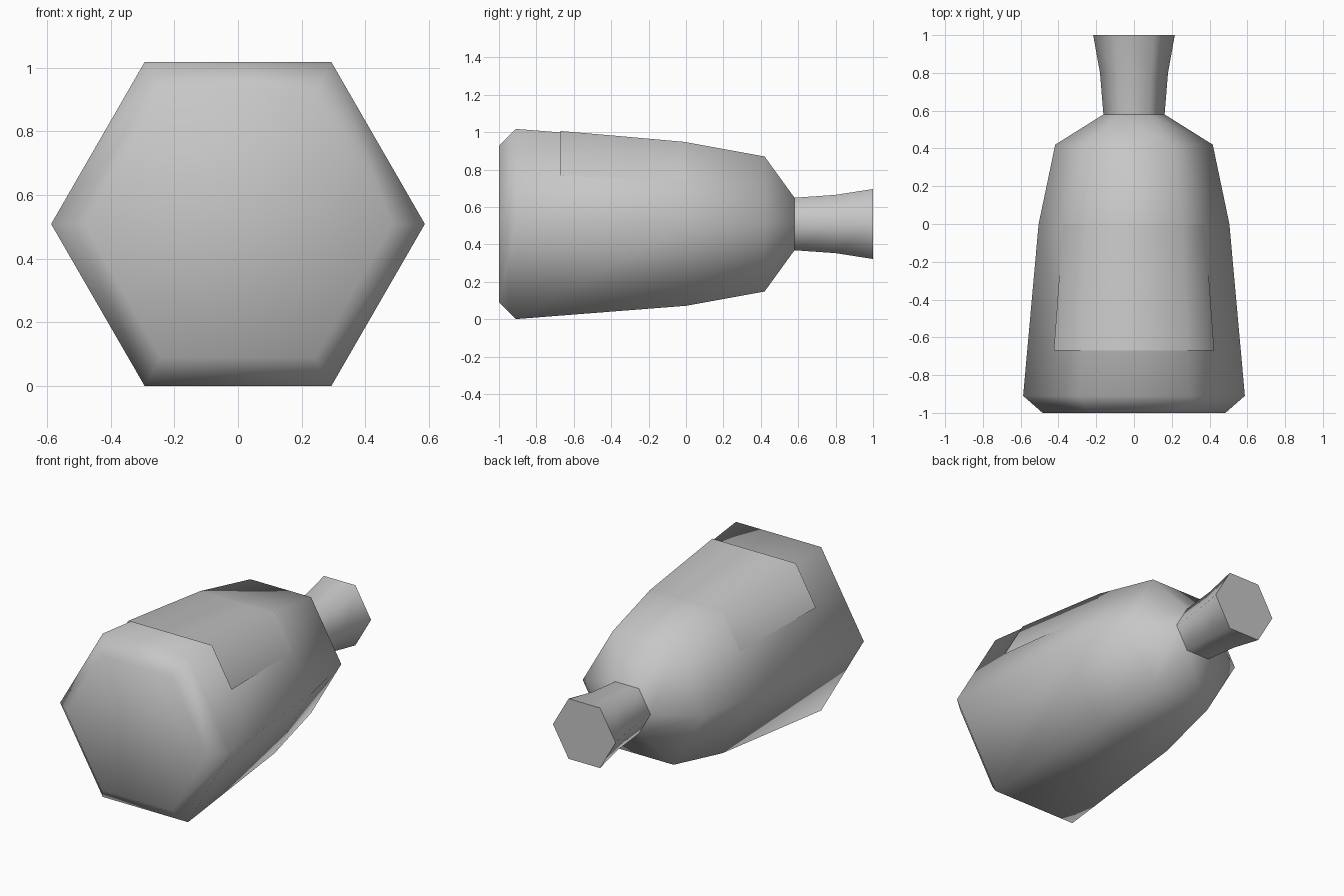
import bpy
import bmesh
from math import cos, sin, pi

SIDES = 6
CENTRE_Z = 0.509

cube = bpy.data.objects.get("Cube")
if cube:
    bpy.data.objects.remove(cube, do_unlink=True)

# One plain grey for the whole bottle
grey = bpy.data.materials.new("plain_grey")
grey.use_nodes = True
colour = (0.57, 0.57, 0.57, 1)
grey.diffuse_color = colour
grey.node_tree.nodes["Principled BSDF"].inputs["Base Color"].default_value = colour


def finish(bm, name):
    mesh = bpy.data.meshes.new(name)
    bm.to_mesh(mesh)
    bm.free()
    mesh.materials.append(grey)
    obj = bpy.data.objects.new(name, mesh)
    bpy.context.collection.objects.link(obj)
    return obj


def hexagon(radius):
    """Corners of a cross-section, with points to the left and right."""
    return [(radius * cos(2 * pi * i / SIDES), radius * sin(2 * pi * i / SIDES))
            for i in range(SIDES)]


def loft(name, profile, cap_first=False, cap_last=False, smooth_cap=True):
    """Join hexagons along y; profile is a list of (y, radius)."""
    bm = bmesh.new()
    rings = [[bm.verts.new((x, y, CENTRE_Z + z)) for x, z in hexagon(r)]
             for y, r in profile]
    for a, b in zip(rings, rings[1:]):
        for i in range(SIDES):
            j = (i + 1) % SIDES
            bm.faces.new((a[i], b[i], b[j], a[j])).smooth = True
    if cap_first:
        bm.faces.new(rings[0]).smooth = smooth_cap
    if cap_last:
        bm.faces.new(rings[-1][::-1]).smooth = smooth_cap
    bmesh.ops.recalc_face_normals(bm, faces=bm.faces)
    return finish(bm, name)


# Body: chamfered base, tapering sides, steep shoulder
loft("bottle_body",
     [(-1, 0.484), (-0.91, 0.587), (0, 0.505), (0.42, 0.417), (0.58, 0.162)],
     cap_first=True)

# Neck: flares toward a flat mouth
loft("bottle_neck", [(0.58, 0.162), (0.8, 0.18), (1, 0.216)],
     cap_last=True, smooth_cap=False)

# Label: thin sheet wrapped over the top and half of both upper sides
bm = bmesh.new()
rows = []
for y, radius in ((-0.67, 0.574), (-0.31, 0.538), (0, 0.506)):
    corners = hexagon(radius)
    right_tip, left_tip = corners[3], corners[0]
    top_right, top_left = corners[2], corners[1]

    def part_way(top, tip):
        return tuple(t + (s - t) * 0.48 for t, s in zip(top, tip))

    path = [part_way(top_right, right_tip), top_right,
            top_left, part_way(top_left, left_tip)]
    rows.append([bm.verts.new((x, y, CENTRE_Z + z)) for x, z in path])
for a, b in zip(rows, rows[1:]):
    for i in range(len(a) - 1):
        bm.faces.new((a[i], a[i + 1], b[i + 1], b[i])).smooth = True
finish(bm, "label")
